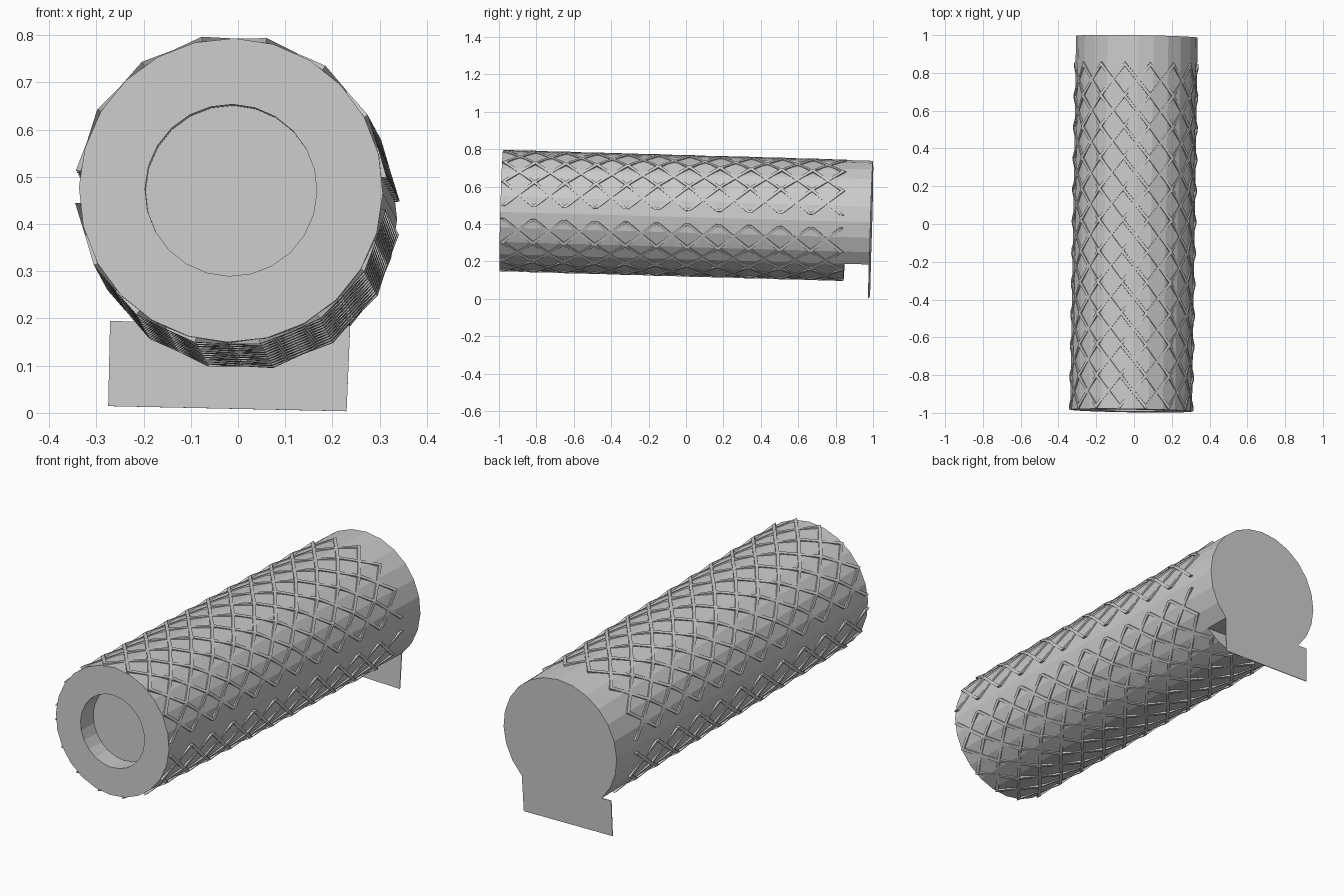
import bpy, bmesh, math
from mathutils import Matrix, Vector

cube = bpy.data.objects.get("Cube")
if cube:
    bpy.data.objects.remove(cube, do_unlink=True)

# One grey for everything
grey = bpy.data.materials.new("light grey")
grey.use_nodes = True
grey.diffuse_color = (0.6, 0.6, 0.6, 1)
grey.node_tree.nodes["Principled BSDF"].inputs["Base Color"].default_value = (0.6, 0.6, 0.6, 1)

# Slightly tilted frame: local y runs along the handle from front to back
axis = Vector((0.030, 1.979, -0.0555)).normalized()
side = Vector((1, 0, -0.022))
side = (side - axis * side.dot(axis)).normalized()
FRAME = Matrix((side, axis, side.cross(axis))).transposed().to_4x4()
FRAME.translation = (-0.015, -0.988, 0.4715)

RADIUS, HOLE, SIDES = 0.322, 0.182, 24
GRIP_END, LENGTH = 1.84, 1.98


def polar(radius, degrees, along):
    a = math.radians(degrees)
    return Vector((radius * math.cos(a), along, radius * math.sin(a)))


def finish(bm, name):
    bmesh.ops.recalc_face_normals(bm, faces=bm.faces)
    mesh = bpy.data.meshes.new(name)
    bm.to_mesh(mesh)
    bm.free()
    mesh.materials.append(grey)
    obj = bpy.data.objects.new(name, mesh)
    bpy.context.collection.objects.link(obj)
    obj.matrix_world = FRAME
    return obj


def loft(bm, rings):
    """Join equal closed rings of points into a capped solid."""
    rows = [[bm.verts.new(p) for p in ring] for ring in rings]
    n = len(rows[0])
    for a, b in zip(rows, rows[1:]):
        for i in range(n):
            bm.faces.new((a[i], a[(i + 1) % n], b[(i + 1) % n], b[i]))
    bm.faces.new(rows[0])
    bm.faces.new(rows[-1])


def slab(name, outline, start, end):
    bm = bmesh.new()
    loft(bm, [[Vector((p.x, y, p.z)) for p in outline] for y in (start, end)])
    return finish(bm, name)


# Handle body with a shallow round recess in the front
bm = bmesh.new()
profile = [(HOLE, 0.1), (HOLE, 0), (RADIUS, 0), (RADIUS, GRIP_END)]
loft(bm, [[polar(r, 360 * i / SIDES, y) for i in range(SIDES)] for r, y in profile])
finish(bm, "handle_body")

# Back collar, flat underneath, and the thin end plate with its lower tab
arc = [polar(RADIUS, a, 0) for a in range(-45, 226, 15)]
slab("back_collar", arc, GRIP_END, LENGTH - 0.004)
tab = [Vector((-0.281, 0, arc[0].z)), Vector((-0.281, 0, -0.408)), Vector((0.224, 0, -0.408))]
slab("end_plate", arc + tab, LENGTH - 0.004, LENGTH)

# Crossed grip ribs: upper and lower halves, each spanning seven flat facets
FACETS, CELLS = 7, 11
STEP = (GRIP_END - 0.026) / CELLS
OUTER, INNER, HALF_WIDTH = 0.331, 0.31, 0.012


def rib_ring(degrees, along):
    return [polar(r, degrees, along + w) for r, w in (
        (OUTER, -HALF_WIDTH), (OUTER, HALF_WIDTH), (INNER, HALF_WIDTH), (INNER, -HALF_WIDTH))]


for half, sign in (("upper", 1), ("lower", -1)):
    bm = bmesh.new()
    for direction in (1, -1):
        for start in range(-FACETS, CELLS + FACETS + 1):
            rings = []
            for j in range(FACETS + 1):
                cell = start + direction * j
                if 0 <= cell <= CELLS:
                    rings.append(rib_ring(sign * (6 + 24 * j), 0.013 + cell * STEP))
            if len(rings) > 1:
                loft(bm, rings)
    finish(bm, half + "_grip_ribs")
